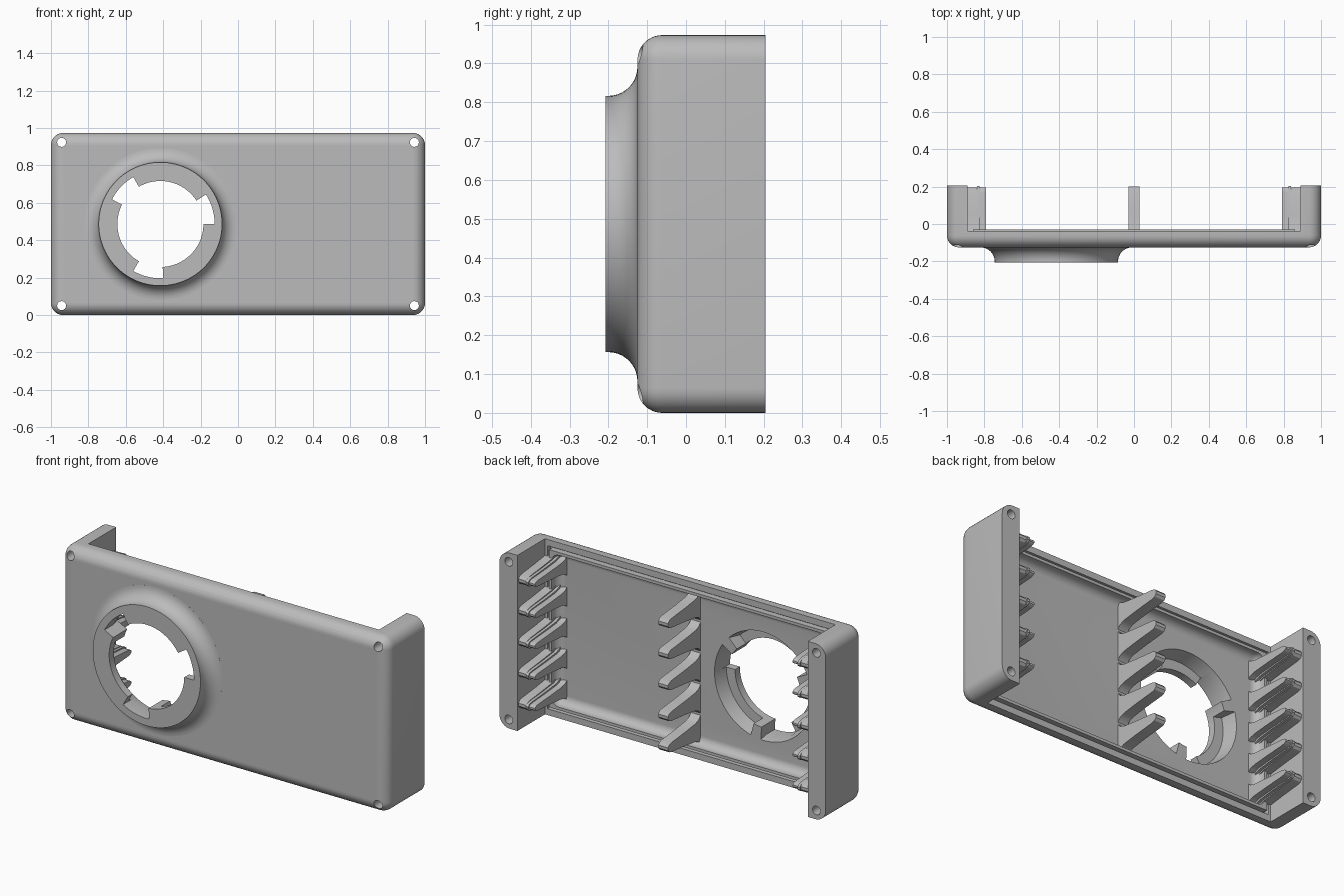
import bpy, bmesh
from math import sin, cos, pi, radians

if "Cube" in bpy.data.objects:
    bpy.data.objects.remove(bpy.data.objects["Cube"])

grey = bpy.data.materials.new("plain grey")
grey.use_nodes = True
grey.diffuse_color = (0.5, 0.5, 0.5, 1)
grey.node_tree.nodes["Principled BSDF"].inputs["Base Color"].default_value = (0.5, 0.5, 0.5, 1)

W, H = 1.0, 0.4865          # half width and half height of the cover
FRONT, RIM, BACK, FLOOR = -0.125, -0.037, 0.205, -0.085
PORT_X = -0.415             # centre of the round port


def loft(name, rings):
    """Closed solid through rings of equal point count."""
    bm = bmesh.new()
    loops = [[bm.verts.new(p) for p in ring] for ring in rings]
    n = len(loops[0])
    for a, b in zip(loops, loops[1:]):
        for i in range(n):
            bm.faces.new((a[i], a[(i + 1) % n], b[(i + 1) % n], b[i]))
    bm.faces.new(loops[0])
    bm.faces.new(loops[-1])
    bmesh.ops.recalc_face_normals(bm, faces=bm.faces)
    me = bpy.data.meshes.new(name)
    bm.to_mesh(me)
    bm.free()
    me.materials.append(grey)
    ob = bpy.data.objects.new(name, me)
    bpy.context.collection.objects.link(ob)
    return ob


def round_rect(w, h, r, y, steps=8):
    ring = []
    for q, (sx, sz) in enumerate([(1, 1), (-1, 1), (-1, -1), (1, -1)]):
        for k in range(steps + 1):
            a = (q + k / steps) * pi / 2
            ring.append((sx * (w - r) + r * cos(a), y, H + sz * (h - r) + r * sin(a)))
    return ring


def tray(name, w, h, r, y_face, fillet, y_open):
    """Rounded block whose face at y_face has a filleted edge."""
    rings = []
    for k in range(9):
        a = k / 8 * pi / 2
        inset = fillet * (1 - sin(a))
        rings.append(round_rect(w - inset, h - inset, r - inset, y_face + fillet * (1 - cos(a))))
    rings.append(round_rect(w, h, r, y_open))
    return loft(name, rings)


def box(name, w, h, y0, y1):
    return loft(name, [[(sx * w, y, H + sz * h) for sx, sz in ((1, 1), (-1, 1), (-1, -1), (1, -1))]
                       for y in (y0, y1)])


def lathe(name, profile, x, z, n=96):
    return loft(name, [[(x + r * cos(2 * pi * i / n), y, z + r * sin(2 * pi * i / n))
                        for i in range(n)] for r, y in profile])


def sector(name, r0, r1, a0, a1, y0, y1, n=10):
    angles = [radians(a0 + (a1 - a0) * i / n) for i in range(n + 1)]
    path = [(r1, a) for a in angles] + [(r0, a) for a in reversed(angles)]
    return loft(name, [[(PORT_X + r * cos(a), y, H + r * sin(a)) for r, a in path] for y in (y0, y1)])


def combine(target, tool, operation):
    mod = target.modifiers.new("combine", "BOOLEAN")
    mod.operation, mod.solver, mod.object = operation, "EXACT", tool
    bpy.context.view_layer.objects.active = target
    bpy.ops.object.modifier_apply(modifier=mod.name)
    bpy.data.objects.remove(tool)


# Cover shell with two end posts, open across the middle
cover = tray("cover", W, H, 0.064, FRONT, 0.0635, BACK)
combine(cover, box("cut", 0.89, 0.6, RIM, 0.5), "DIFFERENCE")

# Seal groove, raised tongue and inner cavity
combine(cover, box("cut", 0.875, H - 0.035, RIM - 0.025, 0.1), "DIFFERENCE")
combine(cover, box("tongue", 0.86, H - 0.05, RIM - 0.035, -0.03), "UNION")
combine(cover, tray("cut", 0.845, H - 0.066, 0.045, FLOOR, 0.044, 0.1), "DIFFERENCE")

# Flared port collar
arc = [(0.405 - 0.075 * cos(a), -0.2 + 0.0749 * sin(a)) for a in [k / 10 * pi / 2 for k in range(11)]]
combine(cover, lathe("collar", [(0.33, -0.207)] + arc + [(0.405, -0.1)], PORT_X, H), "UNION")

# Stepped bore with three bayonet notches
bore = [(0.23, -0.3), (0.23, -0.165), (0.283, -0.165), (0.3, FLOOR), (0.3, -0.05)]
combine(cover, lathe("cut", bore, PORT_X, H), "DIFFERENCE")
for turn in (0, 120, 240):
    combine(cover, sector("cut", 0.2, 0.29, turn, turn + 33, -0.3, -0.1), "DIFFERENCE")

# Screw holes through the posts
for x in (-0.943, 0.943):
    for z in (0.05, 2 * H - 0.05):
        combine(cover, lathe("cut", [(0.024, -0.3), (0.024, 0.4)], x, z, 24), "DIFFERENCE")

# Bayonet stops behind the lip
for turn in (0, 120, 240):
    sector("bayonet_stop", 0.23, 0.31, turn + 33, turn + 45, -0.17, FLOOR)


def rib(name, x0, x1, z, s, top):
    """Tapered finger with a flared foot and rounded tip."""
    half = [(-0.1, 0.084), (-0.085, 0.08), (-0.07, 0.062), (-0.04, 0.05), (0.05, 0.038),
            (top - 0.03, 0.026), (top - 0.01, 0.02), (top, 0.008)]
    outline = [(y, s * w) for y, w in half] + [(y, -s * w) for y, w in reversed(half)]
    loft(name, [[(x, y, z + w) for y, w in outline] for x in (x0, x1)])


# Rows of ribs: one in the middle, a stepped one on each post
for i in range(-2, 3):
    z = H + i * 0.172
    rib("middle_rib", -0.03, 0.03, z, 1.0, 0.2)
    for side, label in ((1, "left"), (-1, "right")):
        rib(label + "_rib_root", side * 0.9, side * 0.84, z, 1.0, 0.195)
        rib(label + "_rib_ridge", side * 0.84, side * 0.825, z, 0.85, 0.203)
        rib(label + "_rib_end", side * 0.826, side * 0.79, z, 0.65, 0.195)

# Smooth rounded surfaces, keep crisp edges
for ob in bpy.context.scene.objects:
    ob.select_set(ob.type == "MESH")
bpy.context.view_layer.objects.active = cover
bpy.ops.object.shade_smooth_by_angle(angle=radians(30))
